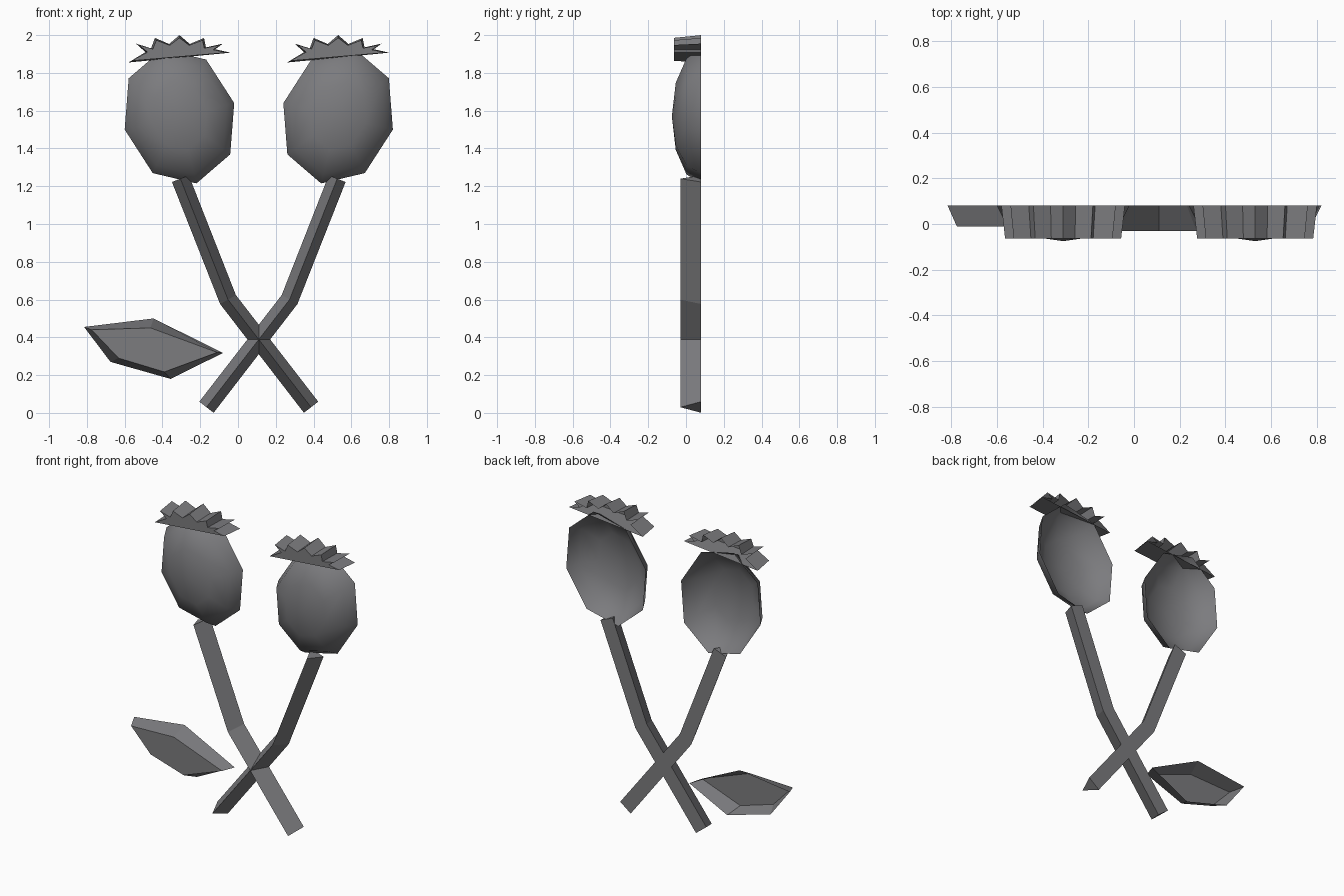
import bpy, bmesh, math
from mathutils import Vector

cube = bpy.data.objects.get("Cube")
if cube:
    bpy.data.objects.remove(cube, do_unlink=True)

grey = bpy.data.materials.new("mid_grey")
grey.use_nodes = True
GREY = (0.2, 0.2, 0.21, 1)
grey.diffuse_color = GREY
grey.node_tree.nodes["Principled BSDF"].inputs["Base Color"].default_value = GREY

BACK = 0.08      # flat rear plane shared by every part
AXIS = 0.11      # x of the mirror line between the two flowers


def finish(name, bm, is_open=True, smooth=False):
    """Orient the normals and turn the bmesh into an object."""
    bmesh.ops.recalc_face_normals(bm, faces=bm.faces)
    if is_open and sum(f.normal.y * f.calc_area() for f in bm.faces) > 0:
        bmesh.ops.reverse_faces(bm, faces=bm.faces)
    for f in bm.faces:
        f.smooth = smooth
    me = bpy.data.meshes.new(name)
    bm.to_mesh(me)
    bm.free()
    me.materials.append(grey)
    ob = bpy.data.objects.new(name, me)
    bpy.context.collection.objects.link(ob)
    return ob


def ring(bm, points, y):
    return [bm.verts.new((x, y, z)) for x, z in points]


def bridge(bm, a, b):
    n = len(a)
    for i in range(n):
        j = (i + 1) % n
        bm.faces.new((a[i], a[j], b[j], b[i]))


def shell(name, outline, front, front_y):
    """Relief with a flat front, sloped walls and an open back."""
    bm = bmesh.new()
    rear, fore = ring(bm, outline, BACK), ring(bm, front, front_y)
    bridge(bm, rear, fore)
    bm.faces.new(fore)
    return finish(name, bm)


def bulb(name, mirror):
    """Half of a tilted eight-sided ellipsoid, open at the back."""
    centre, u, v = Vector((-0.31, 1.57)), Vector((0.29, 0.07)), Vector((-0.09, 0.355))
    bm = bmesh.new()
    previous = None
    for polar in (90, 60, 30):
        r = math.sin(math.radians(polar))
        y = BACK - 0.155 * math.cos(math.radians(polar))
        points = []
        for k in range(8):
            a = math.pi * k / 4
            p = centre + r * (u * math.cos(a) + v * math.sin(a))
            points.append((2 * AXIS - p.x if mirror else p.x, p.y))
        current = ring(bm, points, y)
        if previous:
            bridge(bm, previous, current)
        previous = current
    pole_x = 2 * AXIS - centre.x if mirror else centre.x
    pole = bm.verts.new((pole_x, BACK - 0.155, centre.y))
    for k in range(8):
        bm.faces.new((previous[k], previous[(k + 1) % 8], pole))
    return finish(name, bm, smooth=True)


def stem(name, mirror):
    """Bent three-sided bar with its ridge to the front."""
    path = [Vector(p) for p in ((-0.305, 1.24), (-0.053, 0.6), (0.387, 0.03))]
    if mirror:
        path = [Vector((2 * AXIS - p.x, p.y)) for p in path]
    d = [(path[i + 1] - path[i]).normalized() for i in range(2)]
    tangents = [d[0], (d[0] + d[1]).normalized(), d[1]]
    bm = bmesh.new()
    sections = []
    for p, t in zip(path, tangents):
        side = Vector((-t.y, t.x)) * 0.048
        l, r = p + side, p - side
        sections.append([bm.verts.new(c) for c in
                         ((l.x, BACK, l.y), (r.x, BACK, r.y), (p.x, -0.03, p.y))])
    for a, b in zip(sections, sections[1:]):
        bridge(bm, a, b)
    bm.faces.new(sections[0])
    bm.faces.new(sections[-1])
    return finish(name, bm, is_open=False)


# Spiky crown, relative to the centre of its bulb; tips and notches alternate
spikes = [(-0.27, 1.855), (-0.18, 1.91), (-0.23, 1.955), (-0.15, 1.93),
          (-0.13, 1.985), (-0.055, 1.953), (0, 2.0), (0.055, 1.953),
          (0.13, 1.985), (0.14, 1.935), (0.23, 1.955), (0.19, 1.925), (0.27, 1.907)]


def crown(name, x0):
    outline = [(x0 + x, z) for x, z in spikes]
    front = [(x0 + x * 0.94, 1.91 + (z - 1.91) * 0.84) for x, z in spikes]
    return shell(name, outline, front, -0.063)


# Two flowers; the crowns are copies, the bulbs and stems are mirrored
for side, mirror, x0 in (("right", False, -0.31), ("left", True, 0.53)):
    bulb(side + "_bulb", mirror)
    stem(side + "_stem", mirror)
    crown(side + "_crown", x0)

# Single leaf beside the stems
shell("leaf",
      [(-0.815, 0.455), (-0.447, 0.5), (-0.08, 0.317), (-0.357, 0.18), (-0.675, 0.27)],
      [(-0.775, 0.44), (-0.463, 0.45), (-0.11, 0.32), (-0.39, 0.217), (-0.632, 0.29)],
      -0.01)
